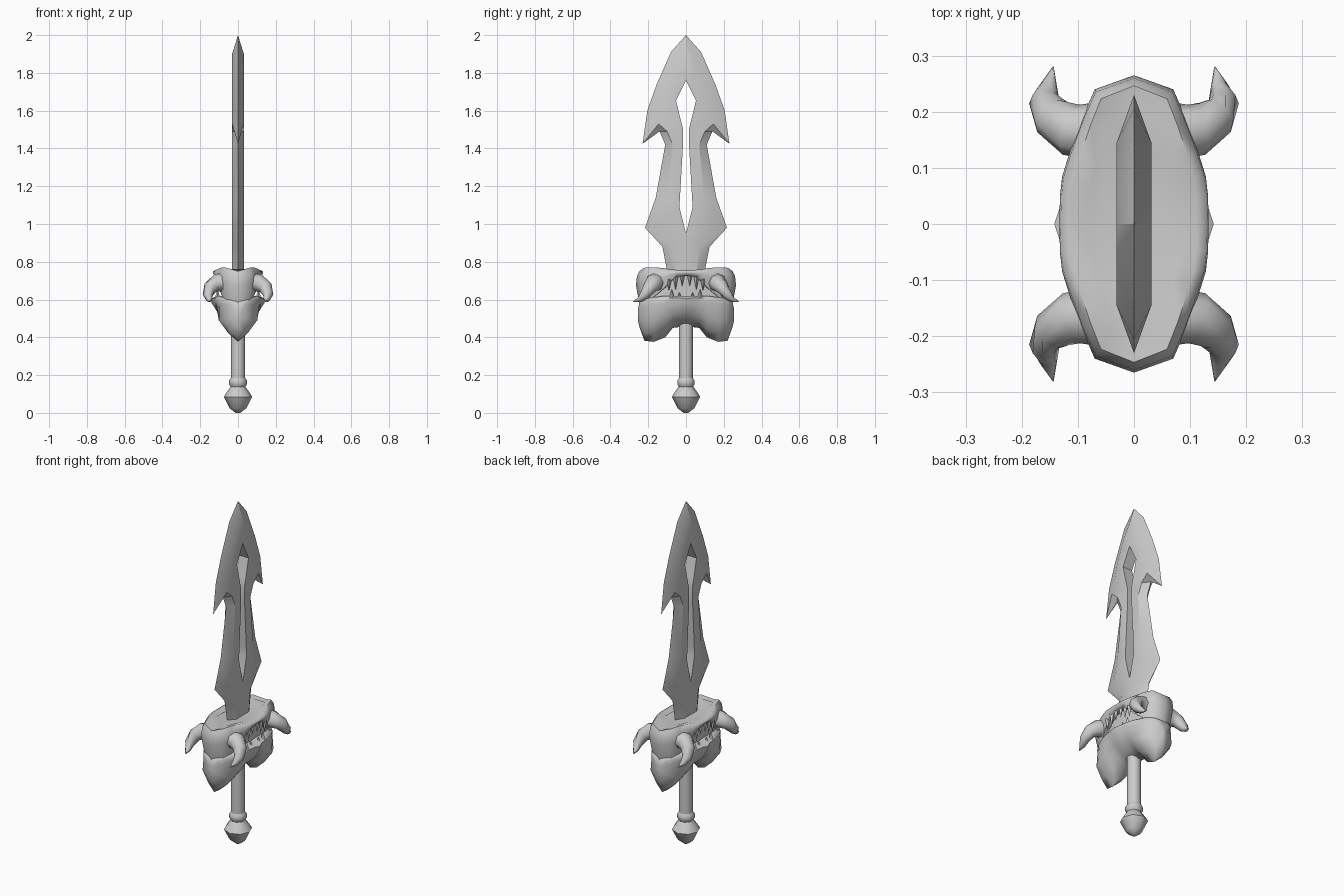
import bpy, bmesh, math
from mathutils import Vector

cube = bpy.data.objects.get("Cube")
if cube:
    bpy.data.objects.remove(cube, do_unlink=True)

metal = bpy.data.materials.new("plain_grey")
metal.use_nodes = True
GREY = (0.6, 0.6, 0.6, 1)
metal.diffuse_color = GREY
metal.node_tree.nodes["Principled BSDF"].inputs["Base Color"].default_value = GREY


def finish(name, bm, angle=60):
    """Clean the mesh, make an object and shade it."""
    bmesh.ops.remove_doubles(bm, verts=bm.verts, dist=0.0005)
    bmesh.ops.recalc_face_normals(bm, faces=bm.faces)
    mesh = bpy.data.meshes.new(name)
    bm.to_mesh(mesh)
    bm.free()
    obj = bpy.data.objects.new(name, mesh)
    bpy.context.collection.objects.link(obj)
    mesh.materials.append(metal)
    bpy.ops.object.select_all(action='DESELECT')
    obj.select_set(True)
    bpy.context.view_layer.objects.active = obj
    bpy.ops.object.shade_smooth_by_angle(angle=math.radians(angle))
    return obj


def loft(bm, rings):
    """Skin a list of closed rings and cap both ends."""
    rows = [[bm.verts.new(p) for p in ring] for ring in rings]
    n = len(rows[0])
    for a, b in zip(rows, rows[1:]):
        for i in range(n):
            bm.faces.new((a[i], a[(i + 1) % n], b[(i + 1) % n], b[i]))
    bm.faces.new(rows[0])
    bm.faces.new(rows[-1])


def lathe(name, profile, sides=8):
    bm = bmesh.new()
    turns = [math.tau * i / sides for i in range(sides)]
    loft(bm, [[(r * math.cos(t), r * math.sin(t), z) for t in turns] for r, z in profile])
    return finish(name, bm, 50)


# Blade: sharp outer edge, raised ridge and open slot, each as (y, z)
T = 0.031
edge = [(0, 2), (.08, 1.91), (.155, 1.74), (.205, 1.6), (.23, 1.425), (.14, 1.49),
        (.11, 1.42), (.16, 1.14), (.217, .98), (.125, .88), (.09, .7)]
ridge = [(0, 1.9), (.05, 1.82), (.1, 1.7), (.125, 1.6), (.145, 1.53), (.1, 1.49),
         (.07, 1.42), (.095, 1.14), (.13, .98), (.07, .88), (.05, .7)]
slot = [(0, 1.76), (.025, 1.71), (.053, 1.655), (.04, 1.6), (.028, 1.55), (.015, 1.5),
        (.016, 1.42), (.032, 1.14), (.035, 1.09), (0, .95), (0, .7)]
bm = bmesh.new()


def strip(row_a, row_b):
    for i in range(len(row_a) - 1):
        pts = [row_a[i], row_a[i + 1], row_b[i + 1], row_b[i]]
        bm.faces.new([bm.verts.new(p) for p in pts])


for sy in (1, -1):
    def place(row, x):
        return [(x, sy * y, z) for y, z in row]
    for x in (T, -T):
        strip(place(edge, 0), place(ridge, x))
        strip(place(ridge, x), place(slot, x))
    strip(place(slot[:-1], T), place(slot[:-1], -T))
finish("blade", bm, 30)

# Handle
lathe("grip", [(.038, .16), (.038, .5)], 10)
lathe("collar", [(.036, .135), (.047, .15), (.047, .172), (.036, .188)], 10)
lathe("pommel", [(.012, 0), (.045, .025), (.075, .085), (.06, .11), (.034, .145)])


def full_ring(half):
    """Mirror a half outline (x, y, z) running from +y=0 to the +y end into four quarters."""
    q2 = [(-x, y, z) for x, y, z in half[-2::-1]]
    q3 = [(-x, -y, z) for x, y, z in half[1:]]
    q4 = [(x, -y, z) for x, y, z in half[-2:0:-1]]
    return half + q2 + q3 + q4


# Guard head: thin lip over the mouth, dropping to the cheeks at both ends
plan = [(.133, 0), (.132, .05), (.128, .085), (.114, .13), (.092, .19), (.07, .24), (0, .265)]
under = [.725, .72, .7, .655, .61, .6, .58]
crest = [.755, .757, .76, .767, .771, .768, .75]


def head_ring(scale_x, scale_y, drop, mix):
    return full_ring([(x * scale_x, y * scale_y, u + (c - u) * mix - drop)
                      for (x, y), u, c in zip(plan, under, crest)])


bm = bmesh.new()
loft(bm, [head_ring(.6, .8, 0, .1), head_ring(.88, .93, 0, 0), head_ring(1, 1, 0, .55),
          head_ring(.98, .98, 0, .85), head_ring(.84, .93, 0, 1), head_ring(.6, .8, .006, 1)])
finish("guard_head", bm)

# Mouth interior
bm = bmesh.new()
loft(bm, [full_ring([(.08, 0, z), (.08, .12, z), (.055, .2, z), (0, .22, z)])
          for z in (.52, .745)])
finish("mouth_core", bm, 30)

# Jaw: lengthwise sections (y, bottom, widest z, width, top width, top z)
jaw = [(0, .455, .52, .1, .142, .615), (.03, .455, .52, .1, .132, .62),
       (.07, .45, .52, .1, .126, .62), (.11, .4, .5, .102, .118, .62),
       (.17, .376, .49, .102, .1, .612), (.22, .382, .49, .075, .07, .605),
       (.245, .45, .51, .04, .04, .59), (.255, .49, .52, .01, .01, .55)]


def jaw_ring(y, zb, zm, wm, wt, zt):
    side = [(wm * .5, zb + (zm - zb) * .4), (wm, zm), (wt * .98, zt - .035), (wt, zt - .012),
            (wt * .85, zt)]
    right = [(x, y, z) for x, z in side]
    left = [(-x, y, z) for x, z in reversed(side)]
    return [(0, y, zb)] + right + left


bm = bmesh.new()
loft(bm, [jaw_ring(-s[0], *s[1:]) for s in jaw[:0:-1]] + [jaw_ring(*s) for s in jaw])
finish("guard_jaw", bm)

# Four curved horns
path = [(.07, .165, .69), (.112, .168, .688), (.145, .19, .665), (.16, .218, .625),
        (.152, .245, .6), (.144, .28, .588)]
radii = [.052, .047, .038, .027, .016, .001]
for sx, side in ((1, "left"), (-1, "right")):
    for sy, end in ((1, "back"), (-1, "front")):
        pts = [Vector((sx * x, sy * y, z)) for x, y, z in path]
        rings = []
        for i, (p, r) in enumerate(zip(pts, radii)):
            along = pts[min(i + 1, len(pts) - 1)] - pts[max(i - 1, 0)]
            u = along.cross(Vector((0, 0, 1))).normalized()
            v = u.cross(along).normalized()
            rings.append([p + r * (u * math.cos(k * math.tau / 8) + v * math.sin(k * math.tau / 8))
                          for k in range(8)])
        bm = bmesh.new()
        loft(bm, rings)
        finish(f"horn_{end}_{side}", bm)

# Teeth along both mouths: long upper fangs and short lower ones
bm = bmesh.new()
for sx in (1, -1):
    for sy in (1, -1):
        for y, root, tip, r in ((.02, .73, .67, .014), (.055, .73, .65, .016),
                                (.09, .71, .645, .015), (.035, .61, .64, .012),
                                (.075, .61, .655, .014)):
            c = Vector((sx * .108, sy * y, root))
            base = [bm.verts.new(c + Vector((dx * r, dy * r, 0)))
                    for dx, dy in ((1, 0), (0, 1), (-1, 0), (0, -1))]
            top = bm.verts.new((c.x, c.y, tip))
            bm.faces.new(base)
            for i in range(4):
                bm.faces.new((base[i], base[(i + 1) % 4], top))
finish("teeth", bm, 30)
